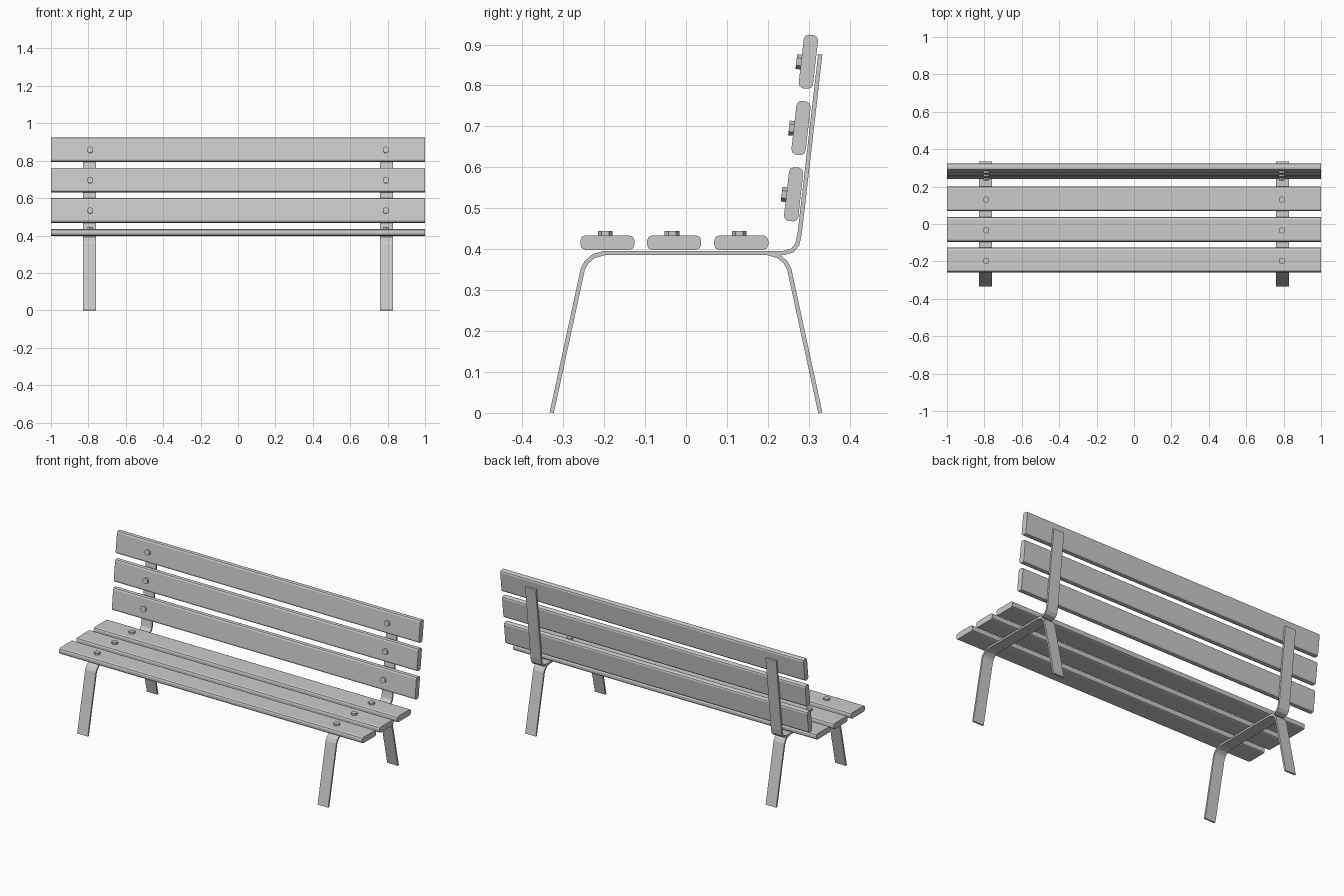
import bpy, bmesh
from math import pi, atan
from mathutils import Vector, Matrix

if "Cube" in bpy.data.objects:
    bpy.data.objects.remove(bpy.data.objects["Cube"])

grey = bpy.data.materials.new("plain grey")
grey.use_nodes = True
colour = (0.6, 0.6, 0.6, 1)
grey.diffuse_color = colour
grey.node_tree.nodes["Principled BSDF"].inputs["Base Color"].default_value = colour

LEAN = atan(0.115)      # backward tilt of the backrest
STRAP_X = 0.793
STRAP_W = 0.07
STRAP_T = 0.0105


def finish(name, bm):
    bmesh.ops.recalc_face_normals(bm, faces=bm.faces)
    mesh = bpy.data.meshes.new(name)
    bm.to_mesh(mesh)
    bm.free()
    mesh.materials.append(grey)
    obj = bpy.data.objects.new(name, mesh)
    bpy.context.collection.objects.link(obj)
    return obj


def slat(name, y, z, tilt):
    """Long plank with its four lengthwise edges rounded."""
    bm = bmesh.new()
    bmesh.ops.create_cube(bm, size=1)
    bmesh.ops.scale(bm, vec=(2, 0.132, 0.035), verts=bm.verts)
    long_edges = [e for e in bm.edges
                  if abs(e.verts[0].co.x - e.verts[1].co.x) > 1]
    bmesh.ops.bevel(bm, geom=long_edges, offset=0.012, segments=2,
                    profile=0.5, affect='EDGES')
    bmesh.ops.transform(bm, verts=bm.verts, matrix=Matrix.Translation((0, y, z))
                        @ Matrix.Rotation(tilt, 4, 'X'))
    finish(name, bm)


def bolt(name, x, y, z, tilt):
    """Hexagonal bolt head, partly sunk into the plank."""
    bm = bmesh.new()
    bmesh.ops.create_cone(bm, cap_ends=True, segments=6, radius1=0.018,
                          radius2=0.018, depth=0.024)
    bmesh.ops.transform(bm, verts=bm.verts, matrix=Matrix.Translation((x, y, z))
                        @ Matrix.Rotation(tilt, 4, 'X'))
    finish(name, bm)


def strap(name, x, path):
    """Flat metal bar bent along a path in the side plane."""
    pts = [Vector(p) for p in path]
    bm = bmesh.new()
    rings = []
    for i, p in enumerate(pts):
        before = (p - pts[i - 1]).normalized() if i else None
        after = (pts[i + 1] - p).normalized() if i + 1 < len(pts) else None
        d = ((before or after) + (after or before)).normalized()
        miter = d.dot(after or before)
        n = Vector((-d.y, d.x)) * STRAP_T / 2 / miter
        rings.append([bm.verts.new((x + sx * STRAP_W / 2, p.x + s * n.x, p.y + s * n.y))
                      for sx, s in ((-1, -1), (1, -1), (1, 1), (-1, 1))])
    for a, b in zip(rings, rings[1:]):
        for k in range(4):
            bm.faces.new((a[k], a[(k + 1) % 4], b[(k + 1) % 4], b[k]))
    bm.faces.new(rings[0])
    bm.faces.new(rings[-1])
    # Trim the feet level with the ground
    for v in bm.verts:
        if v.co.z < 0.01:
            v.co.z = max(v.co.z, 0)
    finish(name, bm)


# Seat and backrest planks
seat_y = (-0.192, -0.029, 0.135)
back_yz = ((0.263, 0.534), (0.281, 0.696), (0.299, 0.858))
for i, y in enumerate(seat_y):
    slat(f"seat_slat_{i + 1}", y, 0.416, 0)
for i, (y, z) in enumerate(back_yz):
    slat(f"back_slat_{i + 1}", y, z, pi / 2 - LEAN)

# Bent metal frames and bolts on each side
half_leg = [(-0.328, 0.0), (-0.252, 0.352), (-0.243, 0.368), (-0.226, 0.383), (-0.2, 0.3905)]
legs = half_leg + [(-y, z) for y, z in reversed(half_leg)]
back_bar = [(0.18, 0.3905), (0.238, 0.3905), (0.26, 0.397), (0.272, 0.412),
            (0.278, 0.44), (0.328, 0.876)]
for side, sx in (("left", 1), ("right", -1)):
    strap(f"{side}_leg_frame", sx * STRAP_X, legs)
    strap(f"{side}_back_support", sx * STRAP_X, back_bar)
    for i, y in enumerate(seat_y):
        bolt(f"{side}_seat_bolt_{i + 1}", sx * 0.79, y - 0.005, 0.433, 0)
    for i, (y, z) in enumerate(back_yz):
        bolt(f"{side}_back_bolt_{i + 1}", sx * 0.79, y - 0.0175, z - 0.001,
             pi / 2 - LEAN)
